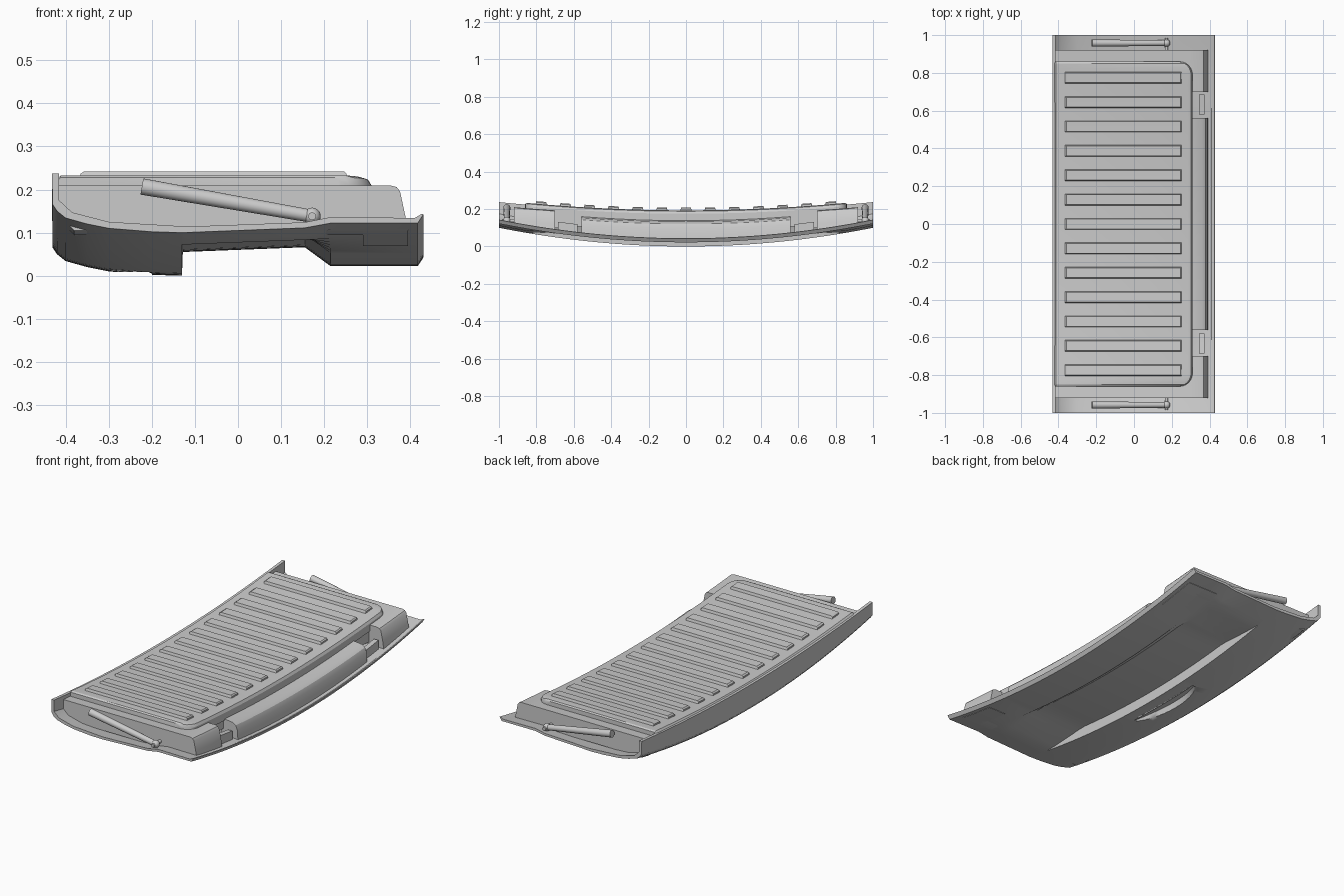
import bpy, bmesh, math
from mathutils import Vector

if "Cube" in bpy.data.objects:
    bpy.data.objects.remove(bpy.data.objects["Cube"])


def finish(name, bm, angle=30):
    bmesh.ops.recalc_face_normals(bm, faces=bm.faces)
    me = bpy.data.meshes.new(name)
    bm.to_mesh(me)
    bm.free()
    ob = bpy.data.objects.new(name, me)
    bpy.context.collection.objects.link(ob)
    bpy.ops.object.select_all(action='DESELECT')
    ob.select_set(True)
    bpy.context.view_layer.objects.active = ob
    bpy.ops.object.shade_smooth_by_angle(angle=math.radians(angle))
    return ob


def loft(name, ys, section, angle=30):
    """Closed (x, z) sections joined along y."""
    bm = bmesh.new()
    rings = [[bm.verts.new((x, y, z)) for x, z in section(y)] for y in ys]
    n = len(rings[0])
    for a, b in zip(rings, rings[1:]):
        for i in range(n):
            j = (i + 1) % n
            bm.faces.new((a[i], a[j], b[j], b[i]))
    bm.faces.new(rings[0])
    bm.faces.new(rings[-1])
    return finish(name, bm, angle)


def span(a, b, n):
    return [a + (b - a) * i / n for i in range(n + 1)]


def rod(name, a, b, r1, r2, seg=20):
    a, b = Vector(a), Vector(b)
    bm = bmesh.new()
    bmesh.ops.create_cone(bm, cap_ends=True, segments=seg, radius1=r1, radius2=r2, depth=(b - a).length)
    rot = (b - a).to_track_quat('Z', 'Y').to_matrix().to_4x4()
    bmesh.ops.transform(bm, matrix=rot, verts=bm.verts)
    bmesh.ops.translate(bm, vec=(a + b) / 2, verts=bm.verts)
    return finish(name, bm)


# bow of the outer skin, panel top, body top, and depth of the plate recess
def bow(y): return 0.1 * y * y
def panel_top(y): return 0.193 + 0.055 * y * y
def body_top(y): return 0.17 + 0.047 * y * y
def recess(y): return 0.055 * max(0.0, min(1.0, (0.85 - abs(y)) / 0.28))


# outer skin with plate recess, raised upper edge and lower lip
def skin_section(y):
    d, b, rim = recess(y), bow(y), 0.187 + 0.05 * y * y
    pts = [(-.43, .065), (-.42, .05), (-.40, .034), (-.35, .02), (-.30, .01), (-.2, .002), (-.13, 0),
           (-.128, d), (.155, .011 + d), (.215, .022), (.417, .022), (.43, .042),
           (.427, .044), (.41, .034), (.215, .036 + d * .3), (.155, .024 + d), (-.118, .014 + d),
           (-.3, .025 + d), (-.385, .047 + d * .3), (-.415, .075)]
    return [(-.432, rim)] + [(x, z + b) for x, z in pts] + [(-.415, rim)]


skin = loft("outer_skin", span(-1, 1, 40), skin_section)


# handle pocket cut in the underside
def pocket_section(y):
    t = 1 - (y / .25) ** 2
    return [(-.29, -.05), (-.2, -.05), (-.2, .005 + bow(y)), (-.205 - .07 * t, .012 + .03 * t)]


cutter = loft("pocket_cutter", span(-.235, .235, 12), pocket_section)
cutter.hide_render = True
cutter.hide_set(True)
mod = skin.modifiers.new("pocket", 'BOOLEAN')
mod.object = cutter
mod.solver = 'EXACT'


# inner body
def body_section(y):
    low, t = bow(y) + .02 + recess(y), body_top(y)
    return [(-.42, low + .04), (-.38, low), (.305, low), (.305, t), (-.42, t)]


loft("inner_body", span(-.92, .92, 32), body_section)


# raised panel with two rounded corners
R = .07


def panel_section(y):
    k = max(0.0, abs(y) - (.86 - R))
    xe = .31 - R + math.sqrt(max(0, R * R - k * k))
    z = panel_top(y) - max(0, abs(y) - .85) * .6
    return [(-.426, z - .04), (-.426, z - .015), (-.412, z), (xe - .025, z),
            (xe - .008, z - .005), (xe, z - .018), (xe, z - .06)]


corner = [.86 - R + R * math.sin(math.radians(a)) for a in (15, 30, 45, 60, 75, 90)]
loft("raised_panel", [-y for y in reversed(corner)] + span(-.79, .79, 26) + corner, panel_section)

# thirteen ribs
for i in range(13):
    c = (i - 6) * .129

    def rib_section(y, c=c):
        off = abs(y - c)
        top = .014 if off < .0265 else .008 if off < .03 else 0
        p = panel_top(y)
        return [(-.365, p - .01), (.252, p - .01), (.252, p + top * .6), (.246, p + top),
                (-.357, p + top), (-.365, p + top * .6)]
    loft("rib_%02d" % (i + 1), [c - .032, c - .03, c - .026, c, c + .026, c + .03, c + .032], rib_section)


# lower edge blocks: centre one and two corner ones
def centre_section(y):
    b, t = bow(y) + .025, .132 + .07 * y * y
    return [(.29, b), (.392, b), (.388, t - .035), (.378, t - .012), (.36, t), (.29, t + .008)]


def corner_section(y):
    b, t = bow(y) + .02, body_top(y)
    return [(.29, b), (.395, b), (.388, t - .07), (.376, t - .014), (.368, t - .004), (.352, t), (.29, t)]


loft("centre_block", span(-.56, .56, 16), centre_section)

for s, side in ((-1, "front"), (1, "back")):
    loft(side + "_corner_block", span(s * .70, s * .92, 5), corner_section)
    # latch in the notch
    loft(side + "_latch", span(s * .58, s * .685, 3),
         lambda y: [(.345, bow(y) + .03), (.372, bow(y) + .03), (.372, bow(y) + .085), (.345, bow(y) + .085)])
    # support strut with ball joint
    y = s * .958
    rod(side + "_strut", (-.223, y, .207), (.16, y, .14), .019, .015)
    rod(side + "_strut_stud", (.172, s * .9, .138), (.172, s * .985, .138), .009, .009)
    bm = bmesh.new()
    bmesh.ops.create_uvsphere(bm, u_segments=16, v_segments=10, radius=.02)
    bmesh.ops.translate(bm, vec=(.172, y, .138), verts=bm.verts)
    finish(side + "_strut_ball", bm)
